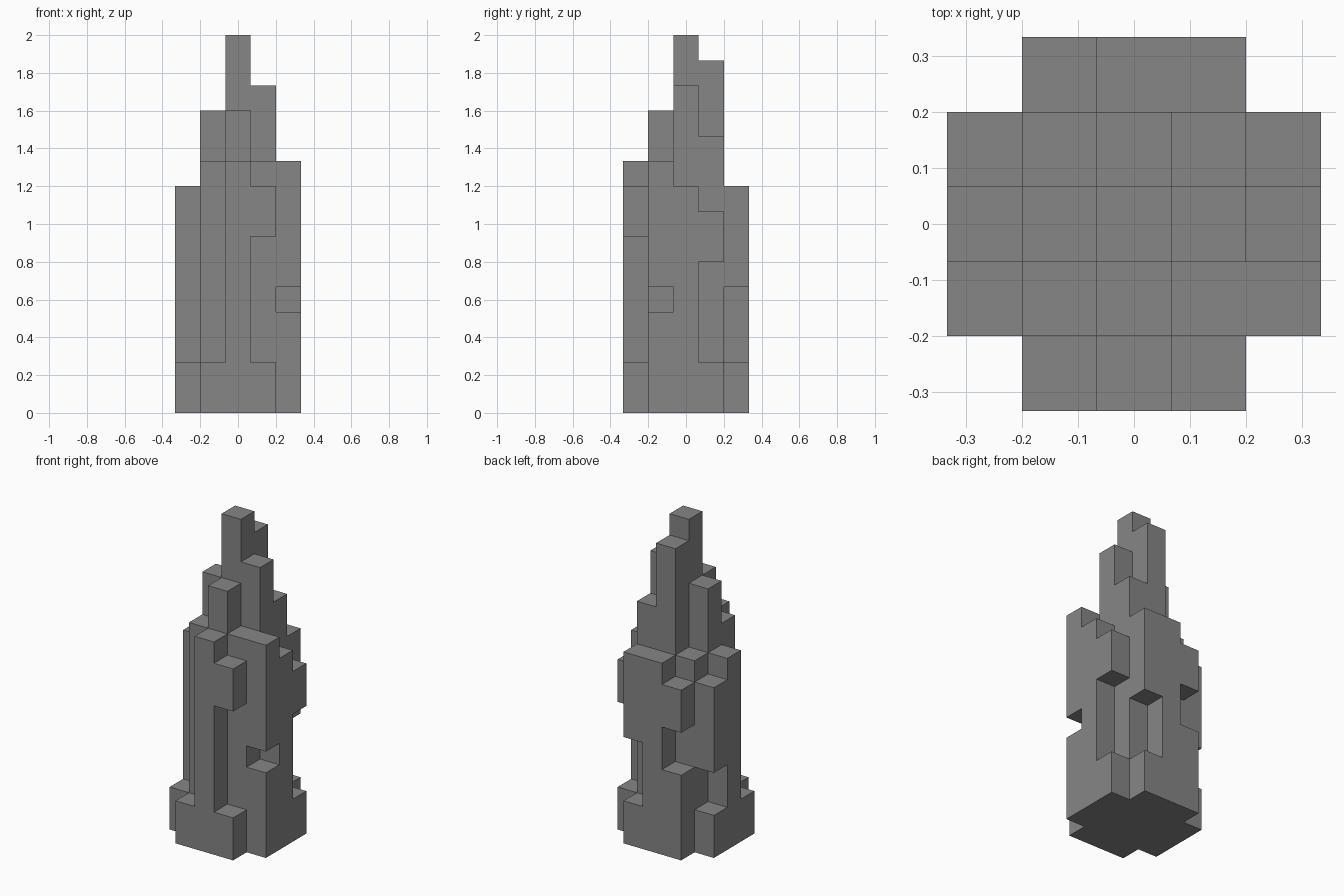
import bpy
import bmesh
from mathutils import Vector

cube = bpy.data.objects.get("Cube")
if cube:
    bpy.data.objects.remove(cube, do_unlink=True)

LEVELS = 15
UNIT = 2 / LEVELS

# Heights of the columns, back row first, left to right along x
height_rows = [
    [0, 8, 9, 9, 0],
    [8, 9, 14, 11, 8],
    [9, 12, 15, 13, 9],
    [2, 10, 12, 10, 10],
    [0, 2, 10, 9, 0],
]

# Open levels cut out of the outer columns: (column, row) -> (from, to)
recesses = {
    (-1, 2): (4, 6),   # back niche
    (1, 2): (2, 5),    # back overhang
    (-2, 1): (2, 4),   # side overhang
    (2, 1): (2, 6),    # opposite side overhang
    (2, -1): (4, 5),   # corner notch
    (1, -2): (2, 7),   # front overhang
}


def filled_blocks():
    """Collect the grid cells that make up the solid tower."""
    cells = set()
    for r, row in enumerate(height_rows):
        for c, height in enumerate(row):
            x, y = c - 2, 2 - r
            low, high = recesses.get((x, y), (0, 0))
            cells.update((x, y, z) for z in range(height) if not low <= z < high)
    return cells


def add_side(bm, cell, axis, sign):
    """Add one square side of a block, wound to face outward."""
    centre = Vector((cell[0], cell[1], cell[2] + 0.5))
    normal, u, v = Vector(), Vector(), Vector()
    normal[axis] = sign * 0.5
    u[(axis + 1) % 3] = 0.5
    v[(axis + 2) % 3] = 0.5 * sign
    corners = (-u - v, u - v, u + v, v - u)
    bm.faces.new([bm.verts.new((centre + normal + p) * UNIT) for p in corners])


# Stepped tower: only the exposed sides of the blocks, joined into one shell
cells = filled_blocks()
bm = bmesh.new()
for cell in sorted(cells):
    for axis in range(3):
        for sign in (-1, 1):
            neighbour = list(cell)
            neighbour[axis] += sign
            if tuple(neighbour) not in cells:
                add_side(bm, cell, axis, sign)
bmesh.ops.remove_doubles(bm, verts=bm.verts[:], dist=UNIT / 100)
bmesh.ops.dissolve_limit(bm, angle_limit=0.01, verts=bm.verts[:], edges=bm.edges[:])

mesh = bpy.data.meshes.new("stepped_tower")
bm.to_mesh(mesh)
bm.free()
tower = bpy.data.objects.new("stepped_tower", mesh)
bpy.context.collection.objects.link(tower)

# Plain stone colour
stone = bpy.data.materials.new("grey_stone")
stone.use_nodes = True
colour = (0.24, 0.24, 0.24, 1)
stone.diffuse_color = colour
for node in stone.node_tree.nodes:
    if node.type == "BSDF_PRINCIPLED":
        node.inputs["Base Color"].default_value = colour
mesh.materials.append(stone)
